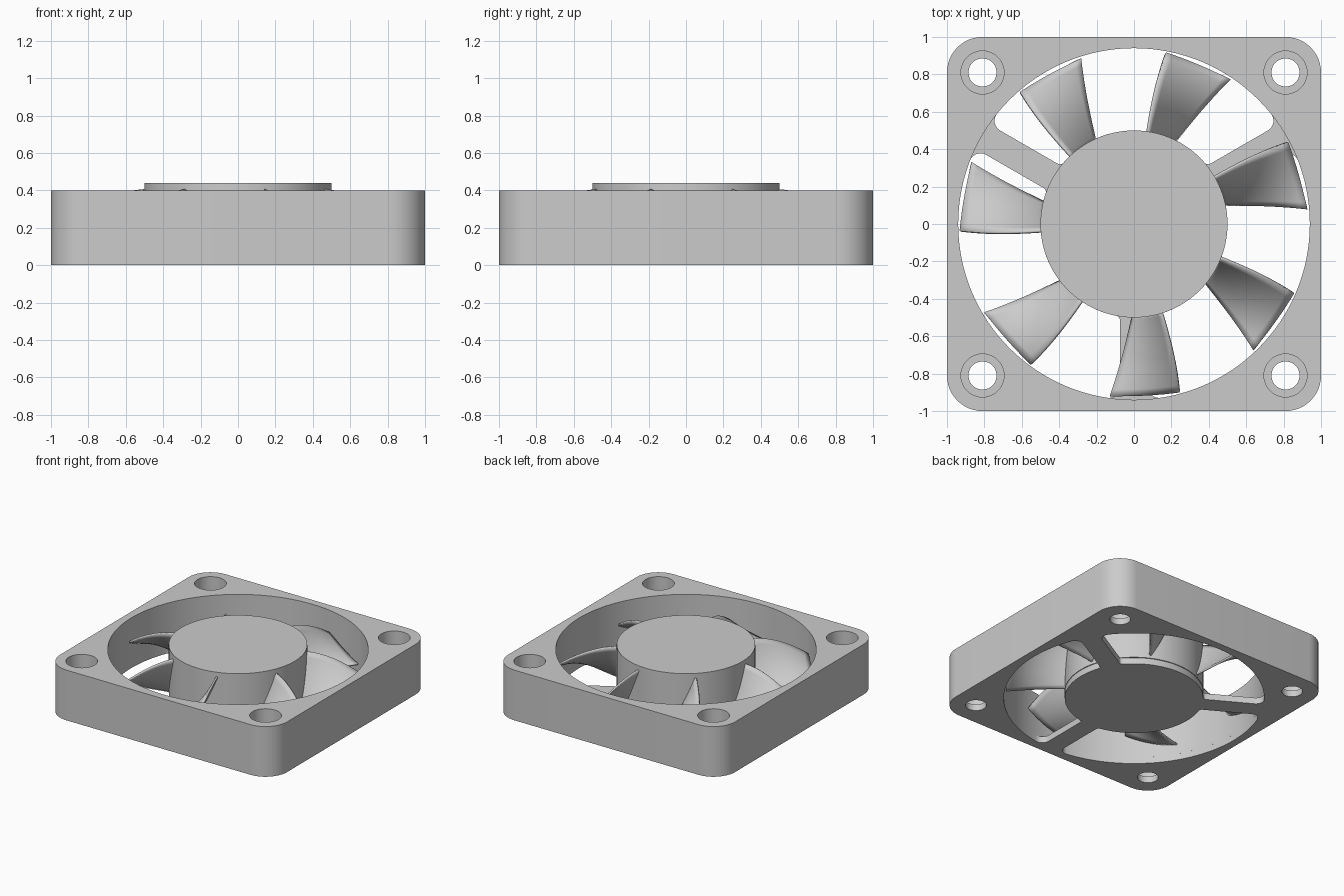
import bpy, bmesh, math
from math import sin, cos, radians, asin, pi

if "Cube" in bpy.data.objects:
    bpy.data.objects.remove(bpy.data.objects["Cube"], do_unlink=True)

HEIGHT, PLATE = 0.40, 0.05          # frame height, base plate thickness
BORE, HUB = 0.94, 0.50              # radii
CORNER, HOLE = 0.19, 0.81           # corner radius, screw hole offset
STRUT = 0.075                       # half width of a strut
BLADES = 7

grey = bpy.data.materials.new("light_grey_plastic")
grey.use_nodes = True
grey.diffuse_color = (0.6, 0.6, 0.6, 1)
grey.node_tree.nodes["Principled BSDF"].inputs["Base Color"].default_value = (0.6, 0.6, 0.6, 1)


def arc(cx, cy, r, a0, a1, n):
    """Points on an arc, both ends included."""
    steps = [a0 + (a1 - a0) * i / n for i in range(n + 1)]
    return [(cx + r * cos(a), cy + r * sin(a)) for a in steps]


def circle(cx, cy, r, n):
    return arc(cx, cy, r, 0, 2 * pi, n)[:-1]


def finish(name, mesh):
    mesh.materials.clear()
    mesh.materials.append(grey)
    obj = bpy.data.objects.new(name, mesh)
    bpy.context.collection.objects.link(obj)
    bpy.ops.object.select_all(action="DESELECT")
    obj.select_set(True)
    bpy.context.view_layer.objects.active = obj
    bpy.ops.object.shade_smooth_by_angle(angle=radians(35))
    return obj


def slab(name, outlines, z0, z1):
    """Extrude closed outlines; the inner ones become holes."""
    curve = bpy.data.curves.new(name + "_outline", "CURVE")
    curve.dimensions = "2D"
    curve.fill_mode = "BOTH"
    curve.extrude = (z1 - z0) / 2
    for points in outlines:
        spline = curve.splines.new("POLY")
        spline.points.add(len(points) - 1)
        for p, (x, y) in zip(spline.points, points):
            p.co = (x, y, 0, 1)
        spline.use_cyclic_u = True
    temp = bpy.data.objects.new(name + "_outline", curve)
    bpy.context.collection.objects.link(temp)
    bpy.context.view_layer.update()
    mesh = bpy.data.meshes.new_from_object(
        temp.evaluated_get(bpy.context.evaluated_depsgraph_get()))
    bpy.data.objects.remove(temp, do_unlink=True)
    bm = bmesh.new()
    bm.from_mesh(mesh)
    bmesh.ops.remove_doubles(bm, verts=bm.verts, dist=0.0001)
    bmesh.ops.translate(bm, verts=bm.verts, vec=(0, 0, (z0 + z1) / 2))
    bmesh.ops.recalc_face_normals(bm, faces=bm.faces)
    bm.to_mesh(mesh)
    bm.free()
    return finish(name, mesh)


# Outline of the square frame with rounded corners
square = []
for k, (sx, sy) in enumerate([(1, 1), (-1, 1), (-1, -1), (1, -1)]):
    c = 1 - CORNER
    square += arc(sx * c, sy * c, CORNER, k * pi / 2, (k + 1) * pi / 2, 12)


def screw_holes(r):
    return [circle(x, y, r, 40) for x in (-HOLE, HOLE) for y in (-HOLE, HOLE)]


def window(start):
    """Opening between two struts, with filleted corners; start is a strut angle."""
    f, g = 0.06, 0.025                         # outer and inner fillets
    a = asin((STRUT + f) / (BORE - f))
    b = asin((STRUT + g) / (HUB + g))
    third = 2 * pi / 3
    pts = arc((BORE - f) * cos(a), (BORE - f) * sin(a), f, -pi / 2, a, 8)
    pts += arc(0, 0, BORE, a, third - a, 48)[1:-1]
    m = third - a
    pts += arc((BORE - f) * cos(m), (BORE - f) * sin(m), f, m, third + pi / 2, 8)
    m = third - b
    pts += arc((HUB + g) * cos(m), (HUB + g) * sin(m), g, third + pi / 2, m + pi, 6)
    pts += arc(0, 0, HUB, m, b, 30)[1:-1]
    pts += arc((HUB + g) * cos(b), (HUB + g) * sin(b), g, b + pi, 3 * pi / 2, 6)
    return [(x * cos(start) - y * sin(start), x * sin(start) + y * cos(start))
            for x, y in pts]


# Frame: counterbored wall above, plate with struts and motor seat below
slab("frame_wall", [square, circle(0, 0, BORE, 128)] + screw_holes(0.115), PLATE, HEIGHT)
slab("base_plate_with_struts",
     [square] + [window(radians(a)) for a in (30, 150, 270)] + screw_holes(0.075),
     0, PLATE)

# Rotor hub
slab("rotor_hub", [circle(0, 0, HUB, 96)], PLATE + 0.005, 0.44)


def blade_point(t, s):
    """t runs from root to tip, s from the low edge to the high edge."""
    low, high = 270 - 8 * t ** 0.75, 287.4 - 2.2 * t * t
    z_low, z_high = 0.075 + 0.05 * t, 0.405 - 0.18 * t ** 1.8
    bow = 4 * s * (1 - s)
    r = 0.475 + 0.455 * t - 0.012 * t * bow
    a = radians(low + (high - low) * s)
    z = z_low + (z_high - z_low) * s - 0.02 * bow
    return r * cos(a), r * sin(a), z


# Twisted fan blades
ROWS, COLS = 12, 10
bm = bmesh.new()
grid = [[bm.verts.new(blade_point(i / ROWS, j / COLS)) for j in range(COLS + 1)]
        for i in range(ROWS + 1)]
for i in range(ROWS):
    for j in range(COLS):
        bm.faces.new((grid[i][j], grid[i + 1][j], grid[i + 1][j + 1], grid[i][j + 1]))
bmesh.ops.recalc_face_normals(bm, faces=bm.faces)
blade_mesh = bpy.data.meshes.new("fan_blade")
bm.to_mesh(blade_mesh)
bm.free()
for k in range(BLADES):
    blade = finish(f"fan_blade_{k + 1}", blade_mesh.copy())
    blade.rotation_euler.z = 2 * pi * k / BLADES
    thick = blade.modifiers.new("thickness", "SOLIDIFY")
    thick.thickness = 0.014
    thick.offset = 0
